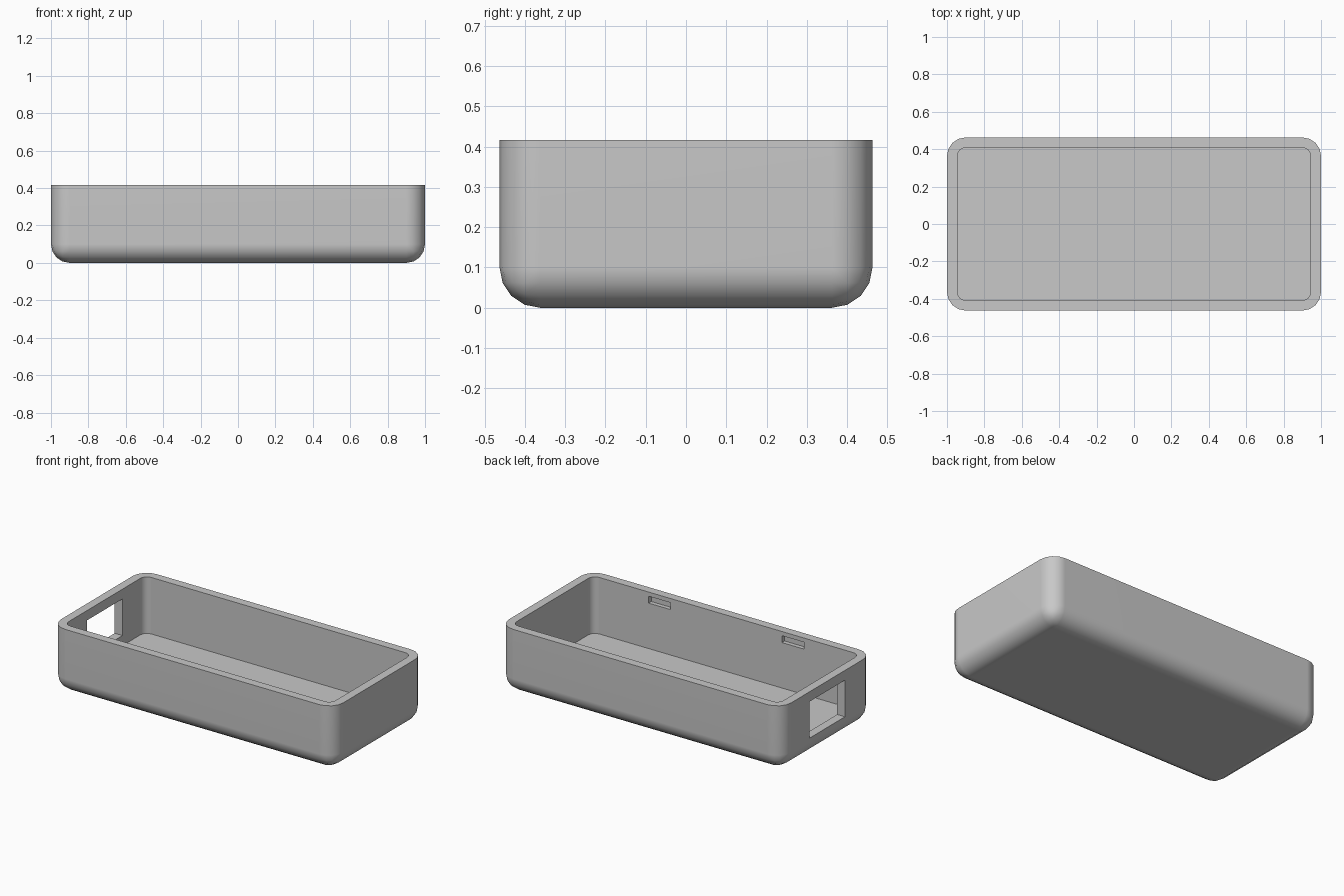
import bpy
import bmesh
from mathutils import Vector

if "Cube" in bpy.data.objects:
    bpy.data.objects.remove(bpy.data.objects["Cube"], do_unlink=True)

WALL = 0.055
LENGTH, WIDTH, HEIGHT = 2.0, 0.926, 0.417

grey = bpy.data.materials.new("plain grey")
grey.use_nodes = True
colour = (0.58, 0.58, 0.58, 1)
grey.diffuse_color = colour
grey.node_tree.nodes["Principled BSDF"].inputs["Base Color"].default_value = colour


def box(name, low, high, radius=0, round_base=False):
    """Box between two corners, with rounded upright and optional base edges."""
    low, high = Vector(low), Vector(high)
    bm = bmesh.new()
    bmesh.ops.create_cube(bm, size=1)
    for v in bm.verts:
        v.co = (low + high) / 2 + v.co * (high - low)
    if radius:
        edges = []
        for e in bm.edges:
            a, b = e.verts
            upright = abs(a.co.z - b.co.z) > 0.01
            base = max(a.co.z, b.co.z) < low.z + 0.01
            if upright or (base and round_base):
                edges.append(e)
        bmesh.ops.bevel(bm, geom=edges, offset=radius, offset_type='OFFSET',
                        segments=4, profile=0.5, affect='EDGES')
    bmesh.ops.recalc_face_normals(bm, faces=bm.faces)
    mesh = bpy.data.meshes.new(name)
    bm.to_mesh(mesh)
    bm.free()
    mesh.materials.append(grey)
    obj = bpy.data.objects.new(name, mesh)
    bpy.context.collection.objects.link(obj)
    return obj


def cut(target, cutter):
    """Subtract the cutter and remove it."""
    cutter.hide_render = True
    bpy.context.view_layer.objects.active = target
    mod = target.modifiers.new("cut", 'BOOLEAN')
    mod.operation = 'DIFFERENCE'
    mod.solver = 'EXACT'
    mod.object = cutter
    bpy.ops.object.modifier_apply(modifier=mod.name)
    bpy.data.objects.remove(cutter, do_unlink=True)


# Outer tray with rounded corners and base
x, y = LENGTH / 2, WIDTH / 2
tray = box("case_tray", (-x, -y, 0), (x, y, HEIGHT), 0.1, True)

# Open cavity
ix, iy = x - WALL, y - WALL
cut(tray, box("cavity_cutter", (-ix, -iy, WALL), (ix, iy, HEIGHT + 0.2), 0.045))

# Port opening through the right end wall
cut(tray, box("port_cutter", (-x - 0.1, -0.18, 0.12), (-ix + 0.1, 0.18, 0.354)))

# Pair of shallow latch pockets inside the front wall
for side in (-1, 1):
    mid = side * 0.472
    cut(tray, box("latch_cutter", (mid - 0.078, -iy - 0.027, 0.346),
                  (mid + 0.078, -iy + 0.05, 0.39)))

# Smooth fillets, crisp rims, flat walls
bpy.ops.object.select_all(action='DESELECT')
tray.select_set(True)
bpy.context.view_layer.objects.active = tray
bpy.ops.object.shade_smooth_by_angle(angle=0.6)
weighted = tray.modifiers.new("flat walls", 'WEIGHTED_NORMAL')
weighted.keep_sharp = True
